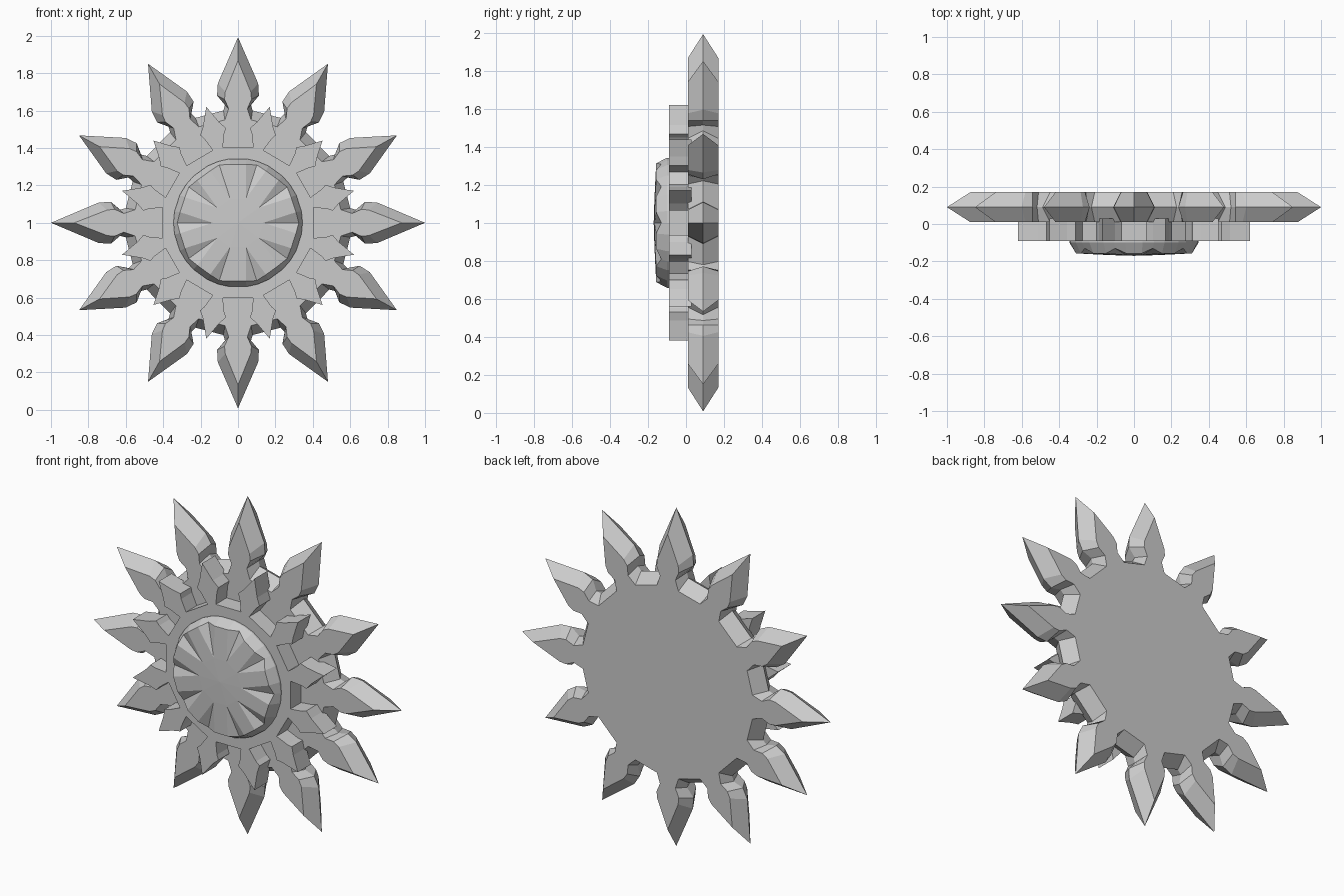
import bpy, bmesh
from math import sin, cos, radians, pi, asin

if "Cube" in bpy.data.objects:
    bpy.data.objects.remove(bpy.data.objects["Cube"])

CZ = 1.0  # height of the hub centre


def finish(name, bm):
    bmesh.ops.recalc_face_normals(bm, faces=bm.faces)
    mesh = bpy.data.meshes.new(name)
    bm.to_mesh(mesh)
    bm.free()
    ob = bpy.data.objects.new(name, mesh)
    bpy.context.collection.objects.link(ob)
    return ob


def full_circle(quadrant):
    """Mirror (angle, radius) pairs of one quadrant around the full circle."""
    out = set()
    for a, r in quadrant:
        for b in (a, 180 - a, 180 + a, 360 - a):
            out.add((round(b % 360, 2), r))
    return sorted(out)


def star_outline(spikes, side, tip_drop=0.0):
    """side: (half width, radius) from shoulder down to valley."""
    pts = []
    for deg, tip in spikes:
        a = radians(deg)
        prof = ([(-w, r) for w, r in reversed(side)] + [(0, tip - tip_drop)] + list(side))
        for w, r in prof:
            pts.append((r * cos(a) - w * sin(a), r * sin(a) + w * cos(a)))
    return pts


def loft(name, sections):
    """Join outlines [(y, points)] from front to back and cap both ends."""
    bm = bmesh.new()
    rings = [[bm.verts.new((x, y, CZ + z)) for x, z in pts] for y, pts in sections]
    n = len(rings[0])
    for r0, r1 in zip(rings, rings[1:]):
        for i in range(n):
            j = (i + 1) % n
            bm.faces.new((r0[i], r0[j], r1[j], r1[i]))
    bm.faces.new(rings[0])
    bm.faces.new(rings[-1][::-1])
    return finish(name, bm)


# Large star: twelve spikes with chisel-shaped edges
big = full_circle([(0, 1.0), (28.8, 0.97), (60.5, 0.977), (90, 0.992)])
mid = star_outline(big, [(0.108, 0.745), (0.112, 0.68), (0.07, 0.63), (0.078, 0.60)])
flat = star_outline(big, [(0.068, 0.70), (0.072, 0.66), (0.05, 0.61), (0.07, 0.55)], 0.125)
loft("large_star", [(0.01, flat), (0.09, mid), (0.17, flat)])

# Small star: twelve straight-sided spikes between the large ones
small = full_circle([(15.4, 0.643), (44.2, 0.63), (74.7, 0.643)])
arm = star_outline(small, [(0.045, 0.545), (0.072, 0.505), (0.055, 0.48), (0.028, 0.41)])
loft("small_star", [(-0.09, arm), (0.03, arm)])

# Hub: low dome with ten flat spokes and V grooves between them
bm = bmesh.new()
N, W, R = 10, 0.042, 0.315
half = asin(W / R)


def ring_vert(ang, r, y):
    return bm.verts.new((r * cos(ang), y, CZ + r * sin(ang)))


centre = bm.verts.new((0, -0.17, CZ))
rim, base, inner = [], [], []
for k in range(N):
    a = radians(18 + 36 * k)
    inner.append(ring_vert(a + pi / N, W / sin(pi / N), -0.166))
    for off, r, y in ((-half, R, -0.157), (half, R, -0.157), (pi / N, 0.325, -0.13)):
        rim.append(ring_vert(a + off, r, y))
        base.append(ring_vert(a + off, 0.345, -0.10))
back = [bm.verts.new((v.co.x, -0.08, v.co.z)) for v in base]
for k in range(N):
    i = 3 * k
    left, right, groove, nxt = rim[i], rim[i + 1], rim[i + 2], rim[(i + 3) % (3 * N)]
    bm.faces.new((centre, inner[k - 1], inner[k]))
    bm.faces.new((inner[k - 1], left, right, inner[k]))
    bm.faces.new((inner[k], right, groove))
    bm.faces.new((inner[k], groove, nxt))
for i in range(3 * N):
    j = (i + 1) % (3 * N)
    bm.faces.new((rim[i], base[i], base[j], rim[j]))
    bm.faces.new((base[i], back[i], back[j], base[j]))
bm.faces.new(back)
finish("hub", bm)
